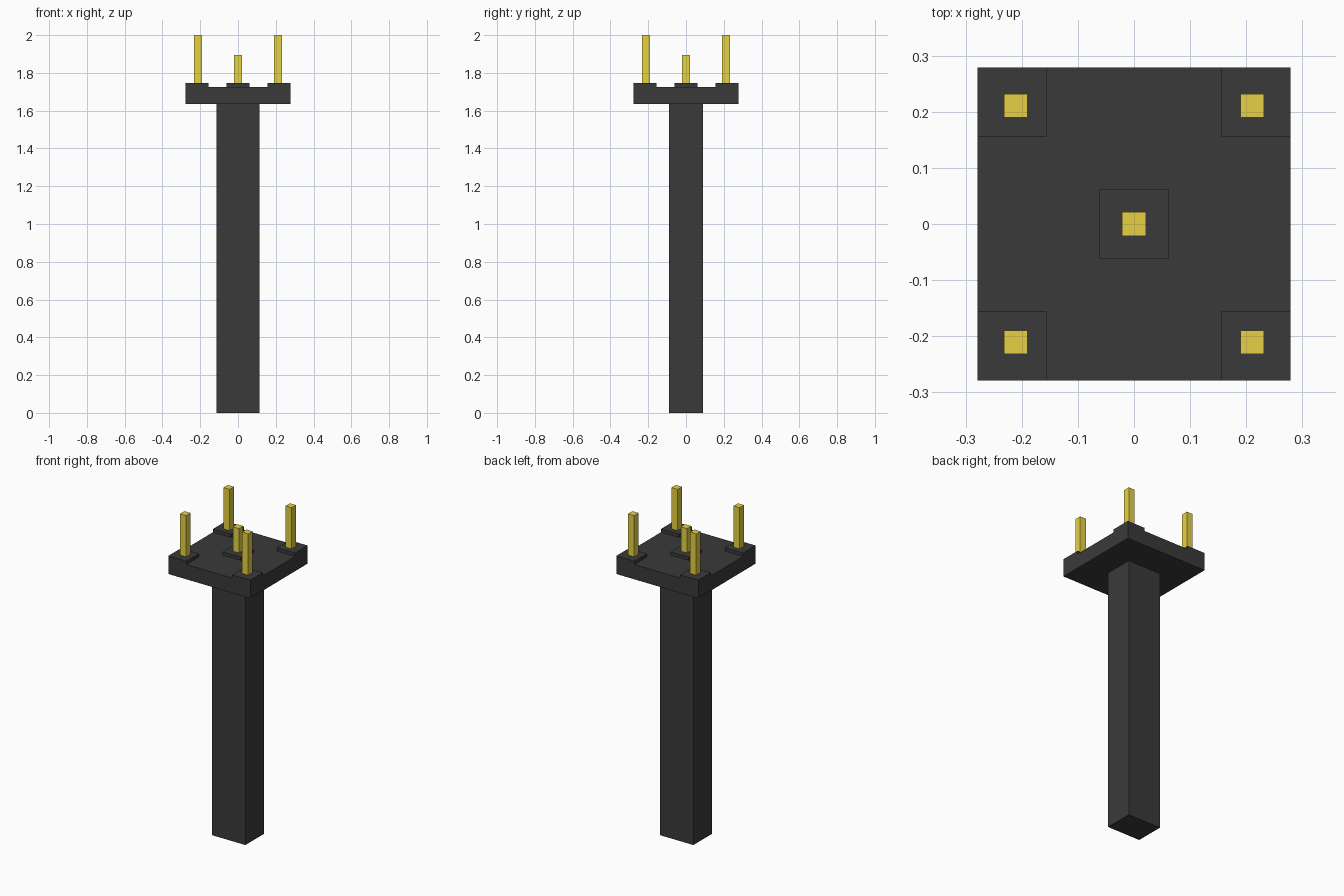
import bpy

old = bpy.data.objects.get("Cube")
if old:
    bpy.data.objects.remove(old, do_unlink=True)


def material(name, rgb):
    mat = bpy.data.materials.new(name)
    mat.use_nodes = True
    color = (*rgb, 1.0)
    mat.diffuse_color = color
    mat.node_tree.nodes["Principled BSDF"].inputs["Base Color"].default_value = color
    return mat


def box(name, center, size, bottom, top, mat):
    """Axis-aligned box from its plan centre, plan size and height range."""
    x, y = center
    bpy.ops.mesh.primitive_cube_add(size=1, location=(x, y, (bottom + top) / 2))
    obj = bpy.context.object
    obj.name = name
    obj.scale = (size[0], size[1], top - bottom)
    bpy.ops.object.transform_apply(location=False, rotation=False, scale=True)
    obj.data.materials.append(mat)
    return obj


dark = material("dark_grey", (0.042, 0.042, 0.042))
gold = material("brass_yellow", (0.8, 0.64, 0.06))

PLATE, PAD, PIN = 0.558, 0.123, 0.042
PLATE_BOTTOM, PLATE_TOP, PAD_TOP = 1.635, 1.726, 1.746

# Post and square head
box("post", (0, 0), (0.226, 0.179), 0, PLATE_BOTTOM, dark)
box("head_plate", (0, 0), (PLATE, PLATE), PLATE_BOTTOM, PLATE_TOP, dark)


# Raised pad carrying a square pin
def pad_and_pin(label, pad_center, pin_center, pin_top):
    box(label + "_pad", pad_center, (PAD, PAD), PLATE_TOP, PAD_TOP, dark)
    box(label + "_pin", pin_center, (PIN, PIN), PAD_TOP, pin_top, gold)


pad_and_pin("center", (0, 0), (0, 0), 1.896)

# Four corner pads, flush with the plate edges
pad_at = (PLATE - PAD) / 2
pin_at = 0.211
for side, sx in (("left", 1), ("right", -1)):
    for end, sy in (("front", -1), ("back", 1)):
        pad_and_pin(f"{end}_{side}", (sx * pad_at, sy * pad_at),
                    (sx * pin_at, sy * pin_at), 2.0)
